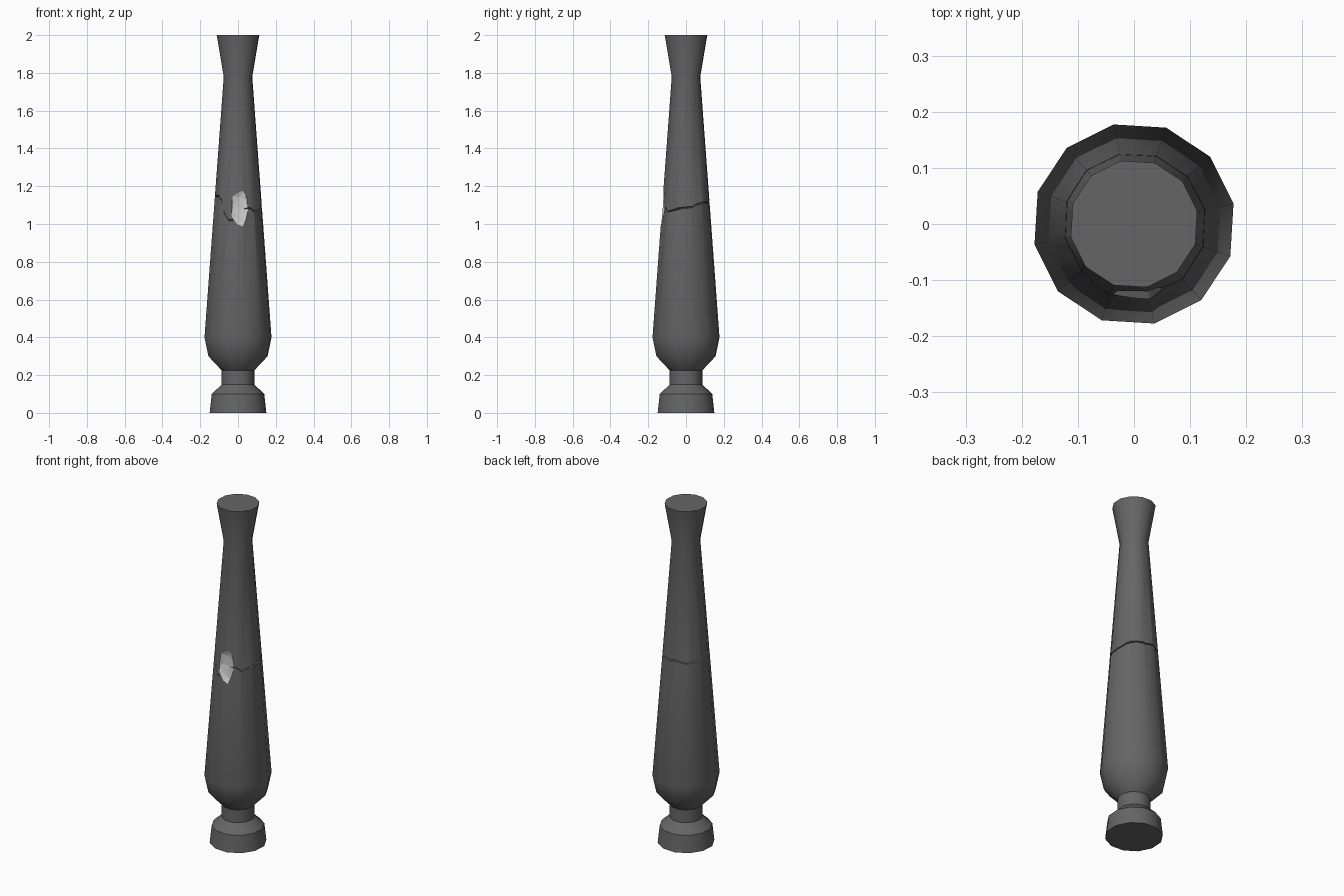
import bpy, bmesh, math, random
from mathutils import Vector, Matrix

if "Cube" in bpy.data.objects:
    bpy.data.objects.remove(bpy.data.objects["Cube"])

random.seed(4)
SIDES, OFFSET = 12, math.radians(11.5)
PROFILE = [(0.153, 0), (0.142, 0.1), (0.088, 0.15), (0.088, 0.225),
           (0.16, 0.3), (0.181, 0.4), (0.077, 1.78), (0.115, 2.0)]


def material(name, value):
    m = bpy.data.materials.new(name)
    m.diffuse_color = (value, value, value, 1)
    m.use_nodes = True
    m.node_tree.nodes["Principled BSDF"].inputs["Base Color"].default_value = m.diffuse_color
    return m


def make_object(name, bm, mat):
    bmesh.ops.recalc_face_normals(bm, faces=bm.faces[:])
    if bm.calc_volume(signed=True) < 0:
        bmesh.ops.reverse_faces(bm, faces=bm.faces[:])
    me = bpy.data.meshes.new(name)
    bm.to_mesh(me)
    bm.free()
    me.materials.append(mat)
    ob = bpy.data.objects.new(name, me)
    bpy.context.scene.collection.objects.link(ob)
    return ob


def loft(rings):
    """Skin a list of point rings and cap both ends."""
    bm = bmesh.new()
    vs = [[bm.verts.new(p) for p in ring] for ring in rings]
    for a, b in zip(vs, vs[1:]):
        n = len(a)
        for i in range(n):
            bm.faces.new((a[i], a[(i + 1) % n], b[(i + 1) % n], b[i]))
    bm.faces.new(vs[0])
    bm.faces.new(vs[-1])
    return bm


def polar(r, ang, z):
    return Vector((r * math.cos(ang), r * math.sin(ang), z))


def surface_radius(ang, z):
    """Radius of the twelve-sided shaft at a given angle and height."""
    r = 0.181 - (z - 0.4) * 0.104 / 1.38
    step = math.tau / SIDES
    local = (ang - OFFSET) % step - step / 2
    return r * math.cos(step / 2) / math.cos(local)


def volume(me):
    bm = bmesh.new()
    bm.from_mesh(me)
    v = bm.calc_volume(signed=True)
    bm.free()
    return v


def carve(ob, cutter):
    """Subtract the cutter, taking the first solver that gives a sound solid."""
    cutter.hide_render = True
    before = volume(ob.data)
    mod = ob.modifiers.new("carve", 'BOOLEAN')
    mod.operation = 'DIFFERENCE'
    mod.object = cutter
    result = None
    for solver in ('EXACT', 'MANIFOLD', 'FLOAT'):
        mod.solver = solver
        if solver == 'EXACT':
            mod.material_mode = 'TRANSFER'
        bpy.context.view_layer.update()
        dg = bpy.context.evaluated_depsgraph_get()
        me = bpy.data.meshes.new_from_object(ob.evaluated_get(dg), depsgraph=dg)
        if 0.9 * before < volume(me) < before:
            result = me
            break
    ob.modifiers.remove(mod)
    if result:
        ob.data = result


dark = material("dark_stone", 0.13)
pale = material("broken_stone", 0.6)

# Turned baluster body
body = make_object("baluster", loft(
    [[polar(r, OFFSET + i * math.tau / SIDES, z) for i in range(SIDES)]
     for r, z in PROFILE]), dark)

# Crack cutter: thin ribbon that winds round the shaft from chip to chip
PATH = [(285, 1.08), (300, 1.085), (312, 1.065), (330, 1.075), (350, 1.085),
        (375, 1.09), (390, 1.105), (415, 1.115), (440, 1.11), (460, 1.12),
        (490, 1.105), (515, 1.12), (540, 1.14), (570, 1.15), (585, 1.13),
        (595, 1.06), (608, 1.02), (618, 1.02)]
rings = []
for deg, z in PATH:
    a = math.radians(deg)
    r = surface_radius(a, z)
    rings.append([polar(r - 0.012, a, z), polar(r + 0.02, a, z - 0.009),
                  polar(r + 0.02, a, z + 0.009)])
carve(body, make_object("crack_cutter", loft(rings), dark))

# Chip cutter: a rough faceted lump on the front
bm = bmesh.new()
bmesh.ops.create_icosphere(bm, subdivisions=2, radius=1)
for v in bm.verts:
    v.co *= random.uniform(0.88, 1.1)
bm.transform(Matrix.Translation((0.015, -0.146, 1.085))
             @ Matrix.Rotation(-0.075, 4, 'X')
             @ Matrix.Rotation(0.15, 4, 'Y')
             @ Matrix.Diagonal((0.07, 0.04, 0.118, 1)))
carve(body, make_object("chip_cutter", bm, pale))

# Smooth body, faceted break
mesh = body.data
mesh.shade_smooth()
mesh.set_sharp_from_angle(angle=math.radians(35))
for p in mesh.polygons:
    slot = p.material_index
    if slot < len(mesh.materials) and mesh.materials[slot] \
            and mesh.materials[slot].name == pale.name:
        p.use_smooth = False
body.hide_render = False
